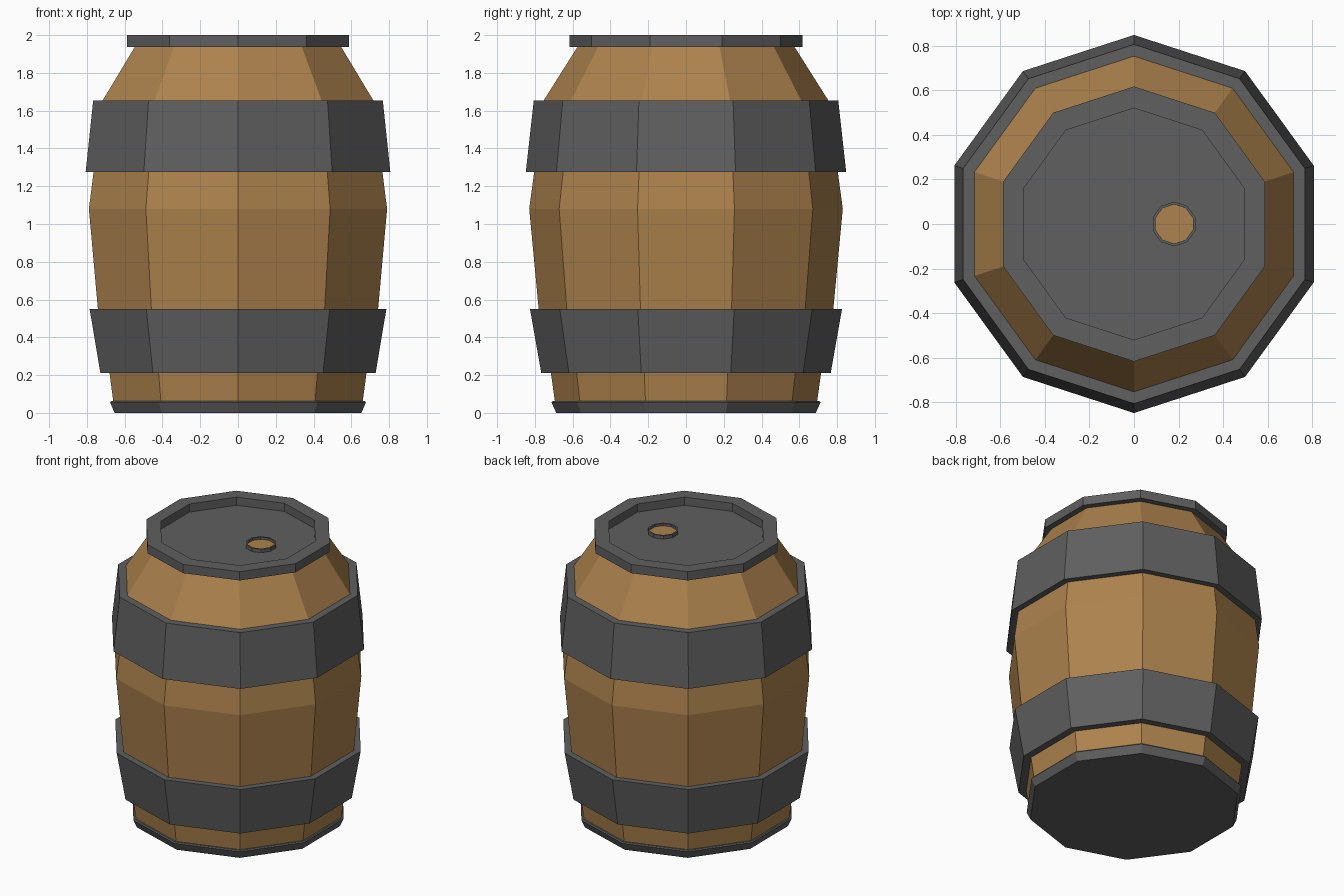
import bpy
import bmesh
from math import cos, sin, pi

SIDES = 10

cube = bpy.data.objects.get("Cube")
if cube:
    bpy.data.objects.remove(cube, do_unlink=True)


def make_material(name, color):
    mat = bpy.data.materials.new(name)
    mat.use_nodes = True
    mat.diffuse_color = color
    mat.node_tree.nodes["Principled BSDF"].inputs["Base Color"].default_value = color
    return mat


wood = make_material("warm wood", (0.42, 0.225, 0.075, 1))
iron = make_material("dark iron", (0.115, 0.115, 0.115, 1))


def lathe(name, profile, mat, capped=True, center_x=0):
    """Turn a (radius, height) profile into a faceted solid or a closed ring."""
    bm = bmesh.new()
    rings = []
    for r, z in profile:
        angles = [pi / 2 + 2 * pi * i / SIDES for i in range(SIDES)]
        rings.append([bm.verts.new((r * cos(a), r * sin(a), z)) for a in angles])
    pairs = list(zip(rings, rings[1:]))
    if capped:
        bm.faces.new(rings[0])
        bm.faces.new(rings[-1])
    else:
        pairs.append((rings[-1], rings[0]))
    for low, high in pairs:
        for i in range(SIDES):
            j = (i + 1) % SIDES
            bm.faces.new((low[i], low[j], high[j], high[i]))
    bmesh.ops.recalc_face_normals(bm, faces=bm.faces)
    mesh = bpy.data.meshes.new(name)
    bm.to_mesh(mesh)
    bm.free()
    mesh.materials.append(mat)
    obj = bpy.data.objects.new(name, mesh)
    obj.location.x = center_x
    bpy.context.collection.objects.link(obj)
    return obj


def hoop(name, z0, r0, z1, r1, thickness):
    inner = [(r1 - thickness, z1), (r0 - thickness, z0)]
    return lathe(name, [(r0, z0), (r1, z1)] + inner, iron, capped=False)


# Wooden staves
lathe("barrel_body", [(0.69, 0.03), (0.715, 0.21), (0.78, 0.55), (0.83, 1.08),
                      (0.753, 1.655), (0.573, 1.94)], wood)

# Iron hoops and base
lathe("base_rim", [(0.687, 0), (0.712, 0.055), (0.706, 0.062)], iron)
hoop("lower_hoop", 0.21, 0.766, 0.55, 0.826, 0.07)
hoop("upper_hoop", 1.275, 0.848, 1.655, 0.806, 0.07)

# Recessed lid with raised rim
lathe("lid", [(0.617, 1.938), (0.617, 2), (0.52, 2), (0.52, 1.942)], iron)

# Bung: iron collar around a wooden plug
lathe("bung_collar", [(0.1, 1.935), (0.1, 1.966), (0.088, 1.966), (0.088, 1.935)],
      iron, capped=False, center_x=0.18)
lathe("bung_plug", [(0.089, 1.935), (0.089, 1.95)], wood, center_x=0.18)
